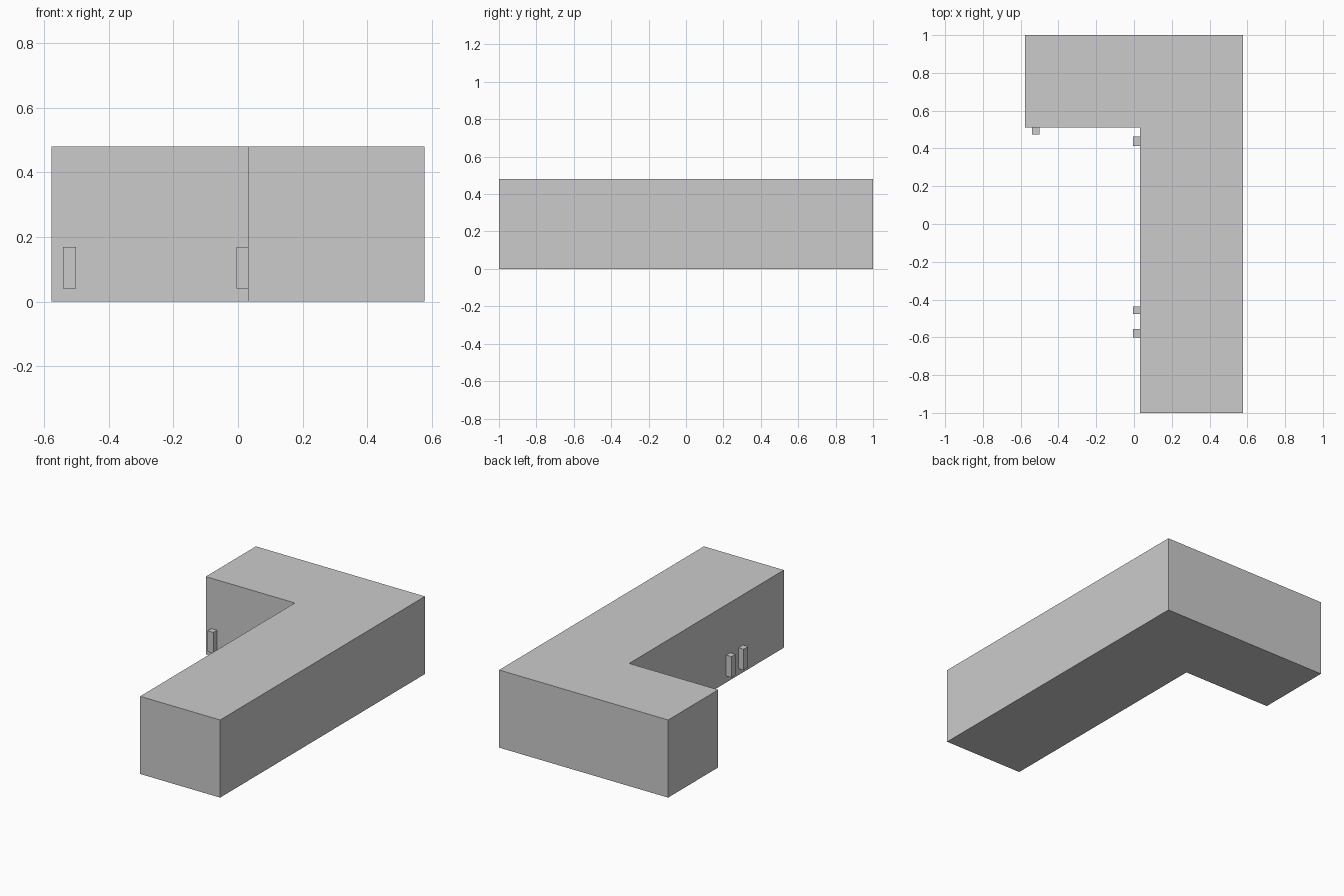
import bpy, bmesh

if "Cube" in bpy.data.objects:
    bpy.data.objects.remove(bpy.data.objects["Cube"])


def prism(name, outline, z0, z1):
    """Extrude a counter-clockwise plan outline from z0 to z1."""
    bm = bmesh.new()
    face = bm.faces.new([bm.verts.new((x, y, z0)) for x, y in outline])
    top = bmesh.ops.extrude_face_region(bm, geom=[face], use_keep_orig=True)
    verts = [g for g in top["geom"] if isinstance(g, bmesh.types.BMVert)]
    bmesh.ops.translate(bm, vec=(0, 0, z1 - z0), verts=verts)
    bmesh.ops.recalc_face_normals(bm, faces=bm.faces)
    mesh = bpy.data.meshes.new(name)
    bm.to_mesh(mesh)
    bm.free()
    obj = bpy.data.objects.new(name, mesh)
    bpy.context.collection.objects.link(obj)
    return obj


def handle(name, x0, x1, y0, y1):
    return prism(name, [(x0, y0), (x1, y0), (x1, y1), (x0, y1)], 0.04, 0.169)


W, H = 0.578, 0.48            # half width, height
IX, IY = 0.031, 0.511         # inner corner of the L

# L-shaped cabinet body
prism("cabinet_body",
      [(IX, -1), (W, -1), (W, 1), (-W, 1), (-W, IY), (IX, IY)], 0, H)

# Handle on the short leg
handle("handle_short_leg", -0.541, -0.501, 0.475, IY)

# Handles along the inner face of the long leg
for i, (y0, y1) in enumerate([(0.414, 0.463), (-0.477, -0.437), (-0.602, -0.557)]):
    handle(f"handle_long_leg_{i + 1}", -0.004, IX, y0, y1)
